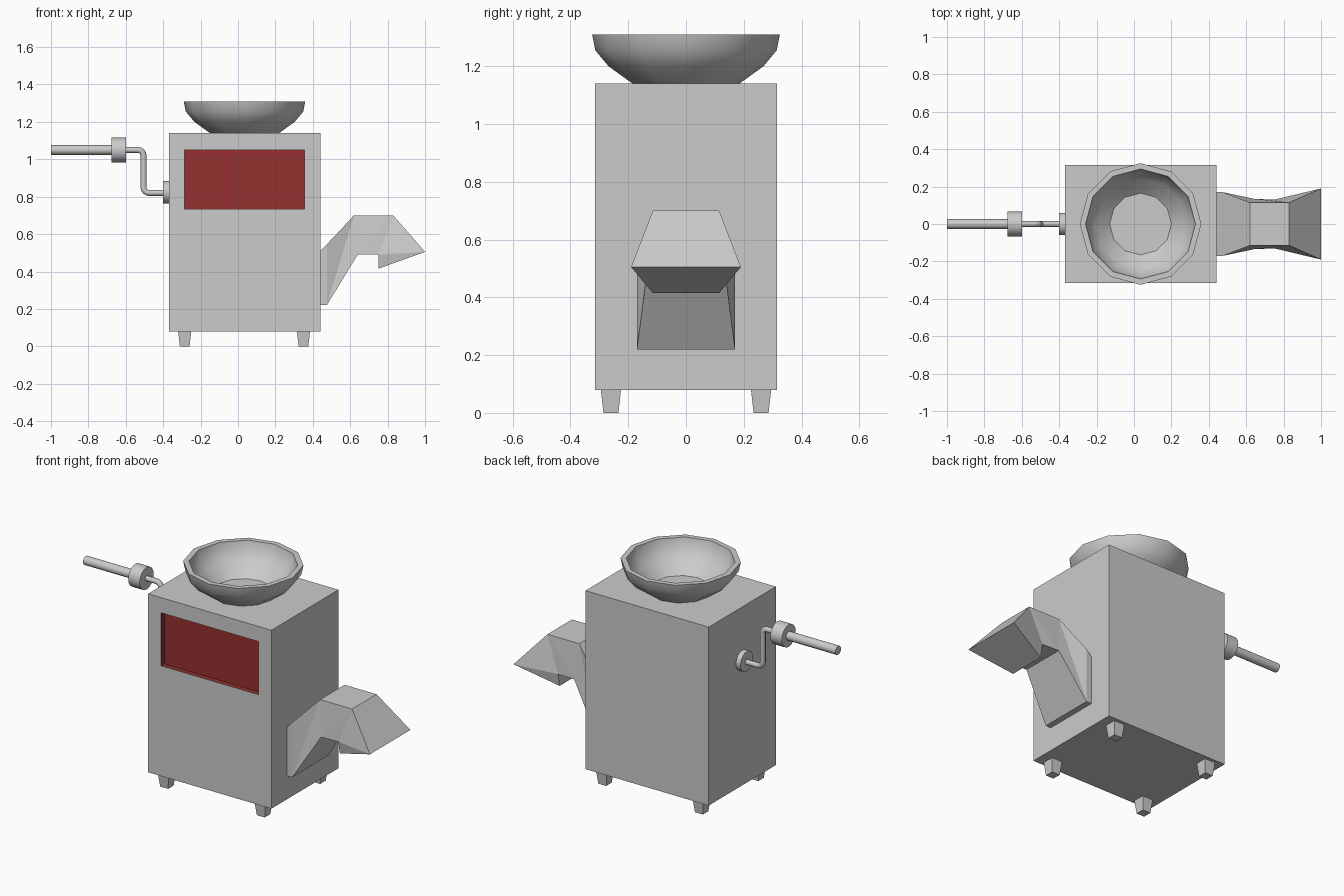
import bpy, bmesh, math
from mathutils import Vector

if "Cube" in bpy.data.objects:
    bpy.data.objects.remove(bpy.data.objects["Cube"])


def add_object(name, bm, smooth=None, mat=None):
    bmesh.ops.remove_doubles(bm, verts=bm.verts, dist=1e-5)
    bmesh.ops.recalc_face_normals(bm, faces=bm.faces)
    me = bpy.data.meshes.new(name)
    bm.to_mesh(me)
    bm.free()
    ob = bpy.data.objects.new(name, me)
    bpy.context.collection.objects.link(ob)
    if mat:
        me.materials.append(mat)
    if smooth:
        smooth_object(ob, smooth)
    return ob


def smooth_object(ob, angle):
    bpy.ops.object.select_all(action='DESELECT')
    ob.select_set(True)
    bpy.context.view_layer.objects.active = ob
    bpy.ops.object.shade_smooth_by_angle(angle=math.radians(angle))


def rod(name, x0, x1, z, r, sides=16):
    """Cylinder along x."""
    bpy.ops.mesh.primitive_cylinder_add(vertices=sides, radius=r, depth=x1 - x0,
                                        location=((x0 + x1) / 2, 0, z),
                                        rotation=(0, math.pi / 2, 0))
    bpy.context.object.name = name
    smooth_object(bpy.context.object, 40)


def rect(bm, x0, x1, z0, z1, y):
    return [bm.verts.new(p) for p in ((x0, y, z0), (x1, y, z0), (x1, y, z1), (x0, y, z1))]


def bridge(bm, a, b):
    for i in range(4):
        j = (i + 1) % 4
        bm.faces.new((a[i], a[j], b[j], b[i]))


# Body box with an opening in the front
WIN = (-0.285, 0.355, 0.735, 1.05)
BOX = (-0.37, 0.44, 0.08, 1.14)
FRONT = -0.315
bm = bmesh.new()
back = rect(bm, *BOX, 0.315)
front = rect(bm, *BOX, FRONT)
hole = rect(bm, *WIN, FRONT)
bm.faces.new(back)
bridge(bm, back, front)
bridge(bm, front, hole)
add_object("body", bm)

# Red recessed panel
red = bpy.data.materials.new("red")
red.diffuse_color = (0.30, 0.03, 0.03, 1)
red.use_nodes = True
red.node_tree.nodes["Principled BSDF"].inputs["Base Color"].default_value = red.diffuse_color
bm = bmesh.new()
outer = rect(bm, *WIN, FRONT)
inner = rect(bm, *WIN, FRONT + 0.03)
bridge(bm, outer, inner)
bm.faces.new(inner)
panel = add_object("recessed_panel", bm, mat=red)
for p in panel.data.polygons:  # face into the recess
    if p.normal.dot(Vector((0.035, FRONT, 0.89)) - p.center) < 0:
        p.flip()

# Tapered feet
for sx, x in (("left", -0.285), ("right", 0.35)):
    for sy, y in (("front", -0.26), ("back", 0.26)):
        bm = bmesh.new()
        bmesh.ops.create_cube(bm, size=1)
        for v in bm.verts:
            w = 0.035 if v.co.z > 0 else 0.026
            v.co = (x + math.copysign(w, v.co.x), y + math.copysign(w, v.co.y),
                    0.08 if v.co.z > 0 else 0)
        add_object(f"{sy}_{sx}_foot", bm)

# Hopper bowl, 12-sided lathe
profile = [(0.185, 1.14), (0.268, 1.20), (0.314, 1.255), (0.325, 1.31),
           (0.294, 1.31), (0.284, 1.262), (0.243, 1.21), (0.165, 1.141)]
bm = bmesh.new()
vs = [bm.verts.new((0.035 + r, 0, z)) for r, z in profile]
es = [bm.edges.new(vs[i:i + 2]) for i in range(len(vs) - 1)]
bmesh.ops.spin(bm, geom=vs + es, cent=(0.035, 0, 0), axis=(0, 0, 1),
               angle=2 * math.pi, steps=12)
add_object("hopper_bowl", bm, smooth=40)

# Outlet chute: sections of (x, z, half width) at top and bottom
sections = [((0.44, 0.51, 0.17), (0.44, 0.22, 0.17)),
            ((0.475, 0.545, 0.17), (0.475, 0.22, 0.17)),
            ((0.62, 0.70, 0.115), (0.64, 0.49, 0.135)),
            ((0.83, 0.70, 0.115), (0.75, 0.49, 0.13)),
            ((1.0, 0.505, 0.19), (0.75, 0.415, 0.115))]
bm = bmesh.new()
rings = [[bm.verts.new((x, s * w, z)) for x, z, w in sec for s in (-1, 1)] for sec in sections]
for a, b in zip(rings, rings[1:]):
    bm.faces.new((a[0], a[1], b[1], b[0]))
    bm.faces.new((a[2], a[3], b[3], b[2]))
    for s in (0, 1):
        bm.faces.new((a[s], b[s], a[2 + s]))
        bm.faces.new((b[s], b[2 + s], a[2 + s]))
for r in (rings[0], rings[-1]):
    bm.faces.new((r[0], r[1], r[3], r[2]))
add_object("outlet_chute", bm)

# Crank: wall flange, bent rod, collar and grip
rod("crank_flange", -0.40, -0.37, 0.824, 0.06)
rod("crank_collar", -0.675, -0.60, 1.05, 0.066)
rod("crank_grip", -1.0, -0.675, 1.05, 0.026)

points = [(-0.39, 0.82)]
for cx, cz, start, turn in ((-0.475, 0.85, 270, -90), (-0.535, 1.02, 0, 90)):
    for k in range(5):
        t = math.radians(start + turn * k / 4)
        points.append((cx + 0.03 * math.cos(t), cz + 0.03 * math.sin(t)))
points.append((-0.61, 1.05))
curve = bpy.data.curves.new("crank_arm", 'CURVE')
curve.dimensions = '3D'
curve.bevel_depth = 0.016
curve.bevel_resolution = 2
curve.use_fill_caps = True
spline = curve.splines.new('POLY')
spline.points.add(len(points) - 1)
for p, (x, z) in zip(spline.points, points):
    p.co = (x, 0, z, 1)
spline.use_smooth = True
bpy.context.collection.objects.link(bpy.data.objects.new("crank_arm", curve))
